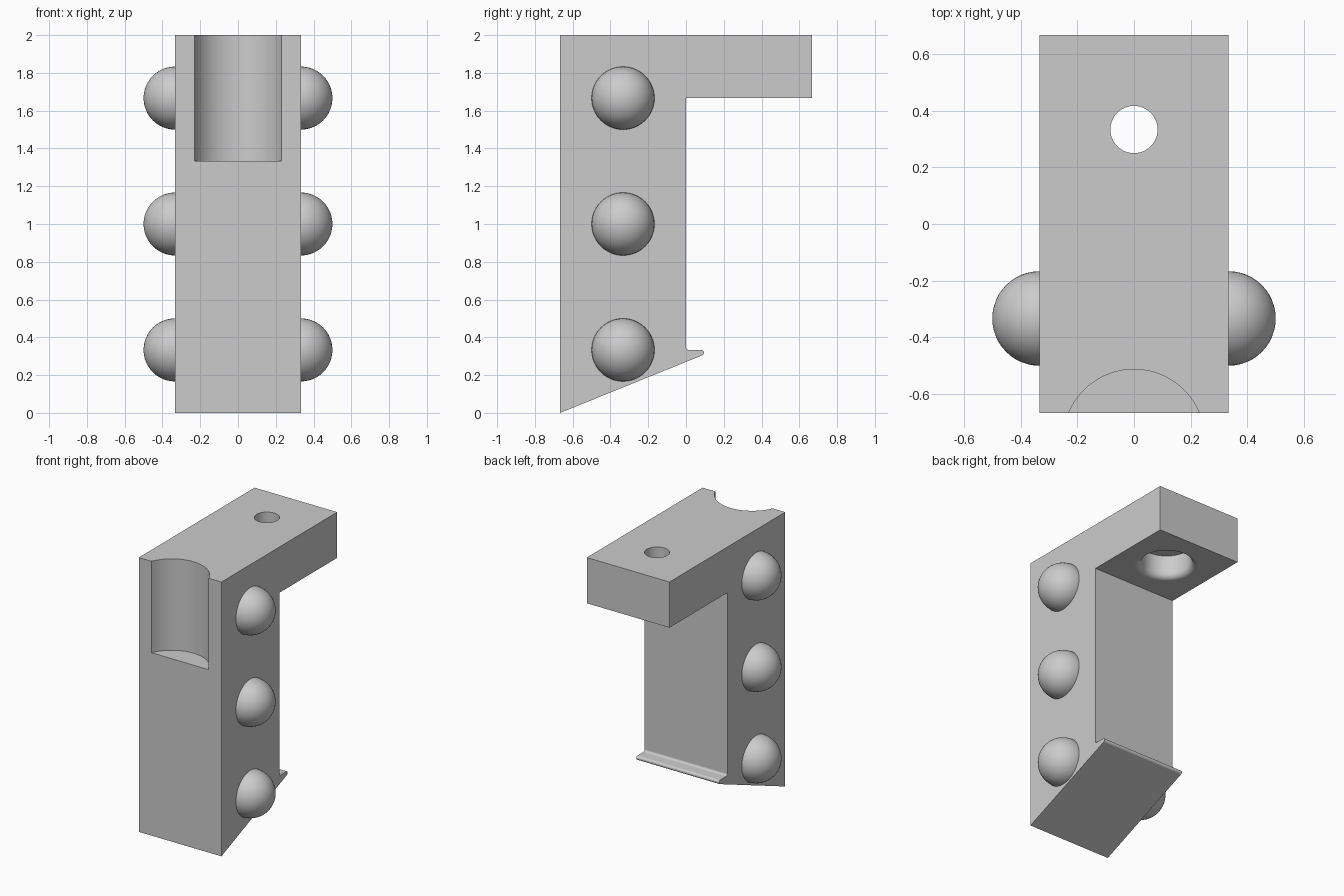
import bpy, bmesh
from math import radians, sin, cos, pi
from mathutils import Matrix

cube = bpy.data.objects.get("Cube")
if cube:
    bpy.data.objects.remove(cube, do_unlink=True)

T = 1 / 3  # basic module of the bracket

grey = bpy.data.materials.new("light_grey")
grey.use_nodes = True
grey.diffuse_color = (0.6, 0.6, 0.6, 1)
grey.node_tree.nodes["Principled BSDF"].inputs["Base Color"].default_value = (0.6, 0.6, 0.6, 1)


def add_object(name, bm):
    bmesh.ops.recalc_face_normals(bm, faces=bm.faces)
    mesh = bpy.data.meshes.new(name)
    bm.to_mesh(mesh)
    bm.free()
    mesh.materials.append(grey)
    obj = bpy.data.objects.new(name, mesh)
    bpy.context.collection.objects.link(obj)
    return obj


def arc(cx, cy, r, start, end, steps):
    angles = [radians(start + (end - start) * i / steps) for i in range(steps + 1)]
    return [(cx + r * cos(a), cy + r * sin(a)) for a in angles]


def select_only(obj):
    bpy.ops.object.select_all(action='DESELECT')
    obj.select_set(True)
    bpy.context.view_layer.objects.active = obj


def smooth(obj):
    select_only(obj)
    bpy.ops.object.shade_smooth_by_angle(angle=radians(25))
    # keep the broad planes perfectly flat
    for face in obj.data.polygons:
        if face.area > 0.05:
            face.use_smooth = False


def cut(target, cutter):
    select_only(target)
    mod = target.modifiers.new("cut", 'BOOLEAN')
    mod.operation = 'DIFFERENCE'
    mod.solver = 'EXACT'
    mod.object = cutter
    bpy.ops.object.modifier_apply(modifier=mod.name)
    bpy.data.objects.remove(cutter, do_unlink=True)


# Body: side profile (y, z) with top arm, filleted back and rounded lip
profile = [(-2 * T, 2), (2 * T, 2), (2 * T, 5 * T), (0, 5 * T)]
profile += arc(0.015, T + 0.015, 0.015, 180, 270, 8)
profile += arc(0.08, T - 0.015, 0.015, 90, -68, 14)
profile += [(-2 * T, 0)]
bm = bmesh.new()
side = bm.faces.new([bm.verts.new((-T, y, z)) for y, z in profile])
ext = bmesh.ops.extrude_face_region(bm, geom=[side])
verts = [g for g in ext["geom"] if isinstance(g, bmesh.types.BMVert)]
bmesh.ops.translate(bm, verts=verts, vec=(2 * T, 0, 0))
body = add_object("bracket_body", bm)

# Round groove in the upper front
bm = bmesh.new()
bmesh.ops.create_cone(bm, cap_ends=True, segments=96, radius1=0.25, radius2=0.25, depth=1,
                      matrix=Matrix.Translation((0, -0.763, 4 * T + 0.5)))
cut(body, add_object("groove_cutter", bm))

# Screw hole in the arm: through hole, counterbore and flared mouth
mouth = 5 * T
lathe = [(0, 2.1), (T / 4, 2.1), (T / 4, mouth + T / 2), (T / 2, mouth + T / 2)]
lathe += arc(T / 2 + 0.042, mouth + 0.042, 0.042, 180, 270, 10)
lathe += [(T / 2 + 0.042, mouth - 0.1), (0, mouth - 0.1)]
bm = bmesh.new()
pts = [bm.verts.new((r, 0, z)) for r, z in lathe]
edges = [bm.edges.new(pair) for pair in zip(pts, pts[1:])]
bmesh.ops.spin(bm, geom=pts + edges, cent=(0, 0, 0), axis=(0, 0, 1), angle=2 * pi, steps=64)
bmesh.ops.remove_doubles(bm, verts=bm.verts, dist=1e-5)
bmesh.ops.translate(bm, verts=bm.verts, vec=(0, T, 0))
cut(body, add_object("screw_hole_cutter", bm))
smooth(body)

# Three domed knobs on each side
for label, s in (("left", 1), ("right", -1)):
    for i, z in enumerate((T, 1, 5 * T)):
        bm = bmesh.new()
        bmesh.ops.create_uvsphere(bm, u_segments=48, v_segments=24, radius=T / 2,
                                  matrix=Matrix.Rotation(pi / 2, 4, 'Y'))
        bmesh.ops.bisect_plane(bm, geom=bm.verts[:] + bm.edges[:] + bm.faces[:],
                               plane_co=(-s * 0.005, 0, 0), plane_no=(s, 0, 0), clear_inner=True)
        bmesh.ops.translate(bm, verts=bm.verts, vec=(s * T, -T, z))
        bmesh.ops.holes_fill(bm, edges=[e for e in bm.edges if e.is_boundary])
        smooth(add_object(f"{label}_knob_{i + 1}", bm))
